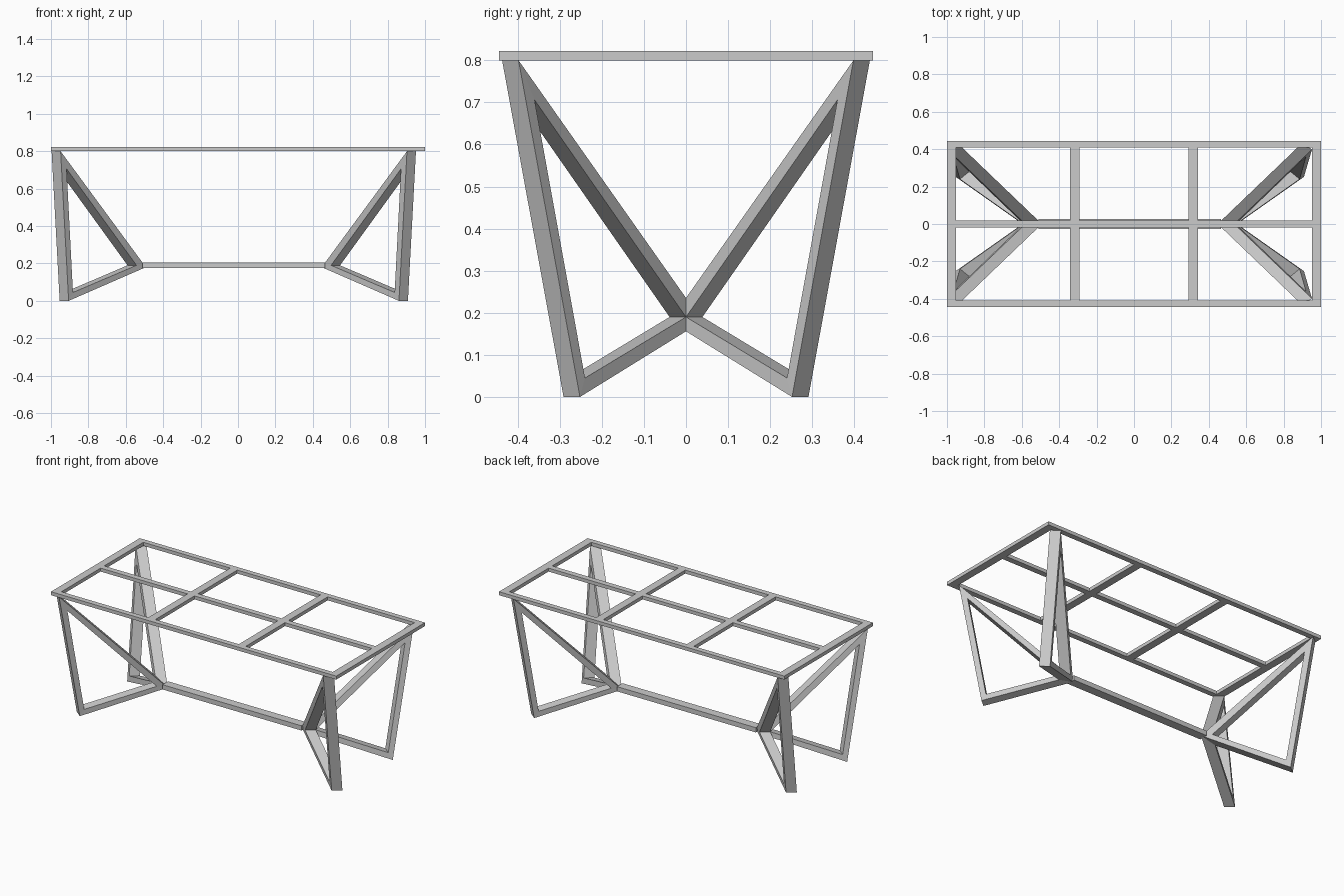
import bpy, bmesh
from mathutils import Vector

if "Cube" in bpy.data.objects:
    bpy.data.objects.remove(bpy.data.objects["Cube"])

BASE_X = -0.0225   # the base sits slightly off the top's centre


def finish(bm, name, loc=(0, 0, 0)):
    bmesh.ops.recalc_face_normals(bm, faces=bm.faces[:])
    me = bpy.data.meshes.new(name)
    bm.to_mesh(me)
    bm.free()
    ob = bpy.data.objects.new(name, me)
    ob.location = loc
    bpy.context.collection.objects.link(ob)
    return ob


def bar(name, x0, x1, y0, y1, z0, z1):
    bm = bmesh.new()
    bmesh.ops.create_cube(bm, size=1)
    for v in bm.verts:
        v.co = Vector(((v.co.x * (x1 - x0)), v.co.y * (y1 - y0), v.co.z * (z1 - z0)))
    return finish(bm, name, ((x0 + x1) / 2, (y0 + y1) / 2, (z0 + z1) / 2))


# Top frame: end bars, long rails, cross bars and a centre spine
Z0, Z1 = 0.80, 0.822
X, Y, XI, YI = 1.0, 0.444, 0.951, 0.41
CX, CW, SW = 0.317, 0.0245, 0.018
for side, s in (("left", -1), ("right", 1)):
    bar(f"top_end_bar_{side}", *sorted((s * XI, s * X)), -Y, Y, Z0, Z1)
    bar(f"top_cross_bar_{side}", s * CX - CW, s * CX + CW, -YI, YI, Z0, Z1)
    bar(f"top_spine_{side}", *sorted((s * (CX + CW), s * XI)), -SW, SW, Z0, Z1)
for side, s in (("front", -1), ("back", 1)):
    bar(f"top_rail_{side}", -XI, XI, *sorted((s * YI, s * Y)), Z0, Z1)
bar("top_spine_middle", -CX + CW, CX - CW, -SW, SW, Z0, Z1)

# Low stretcher joining the two pairs of legs
bar("stretcher", BASE_X - 0.487, BASE_X + 0.487, -0.028, 0.028, 0.175, 0.205)

# Triangular leg frame: outer and inner triangle, extruded sideways
outer = [(0.926, 0.437, 0.80), (0.883, 0.291, 0.0), (0.470, 0.0, 0.18)]
inner = [(0.894, 0.399, 0.706), (0.860, 0.279, 0.045), (0.520, 0.039, 0.19)]
depth = Vector((0.048, -0.039, 0))
bm = bmesh.new()
rings = [[bm.verts.new(Vector(p) + d) for p in tri]
         for tri, d in ((outer, Vector()), (outer, depth), (inner, depth), (inner, Vector()))]
for k in range(4):
    a, b = rings[k], rings[(k + 1) % 4]
    for i in range(3):
        j = (i + 1) % 3
        bm.faces.new((a[i], a[j], b[j], b[i]))
bmesh.ops.recalc_face_normals(bm, faces=bm.faces[:])

# Trim at the centre plane and mirror into four legs
bmesh.ops.bisect_plane(bm, geom=bm.verts[:] + bm.edges[:] + bm.faces[:], dist=1e-5,
                       plane_co=(0, 0, 0), plane_no=(0, 1, 0), clear_inner=True)
legs = finish(bm, "leg_frames", (BASE_X, 0, 0))
mir = legs.modifiers.new("mirror", 'MIRROR')
mir.use_axis = (True, True, False)
